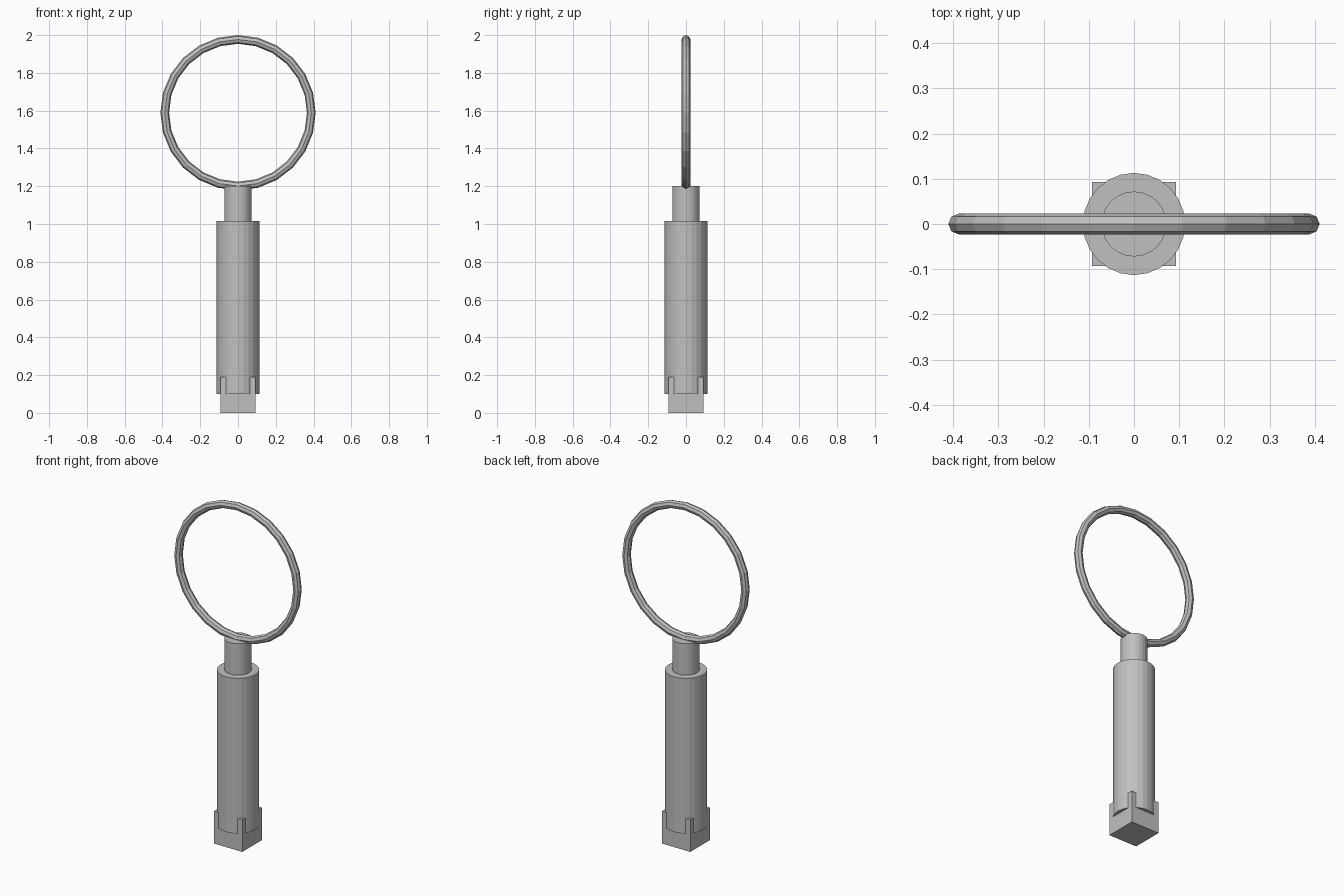
import bpy
import math

if "Cube" in bpy.data.objects:
    bpy.data.objects.remove(bpy.data.objects["Cube"])

grey = bpy.data.materials.new("light_grey")
grey.diffuse_color = (0.53, 0.53, 0.53, 1.0)
grey.use_nodes = True
grey.node_tree.nodes["Principled BSDF"].inputs["Base Color"].default_value = grey.diffuse_color


def finish(name):
    obj = bpy.context.object
    obj.name = name
    obj.data.materials.append(grey)
    return obj


def cylinder(name, radius, z0, z1):
    bpy.ops.mesh.primitive_cylinder_add(
        vertices=24, radius=radius, depth=z1 - z0, location=(0, 0, (z0 + z1) / 2))
    return finish(name)


# Square foot whose corners stick out past the round handle
bpy.ops.mesh.primitive_cube_add(size=1, location=(0, 0, 0.095))
foot = finish("square_foot")
foot.scale = (0.186, 0.186, 0.19)

# Round handle and narrower neck
cylinder("handle", 0.113, 0.10, 1.015)
cylinder("neck", 0.072, 1.015, 1.20)

# Upright hoop standing on the neck
bpy.ops.mesh.primitive_torus_add(
    major_segments=24, minor_segments=8, major_radius=0.388, minor_radius=0.023,
    location=(0, 0, 1.589), rotation=(math.pi / 2, 0, 0))
finish("hoop")
